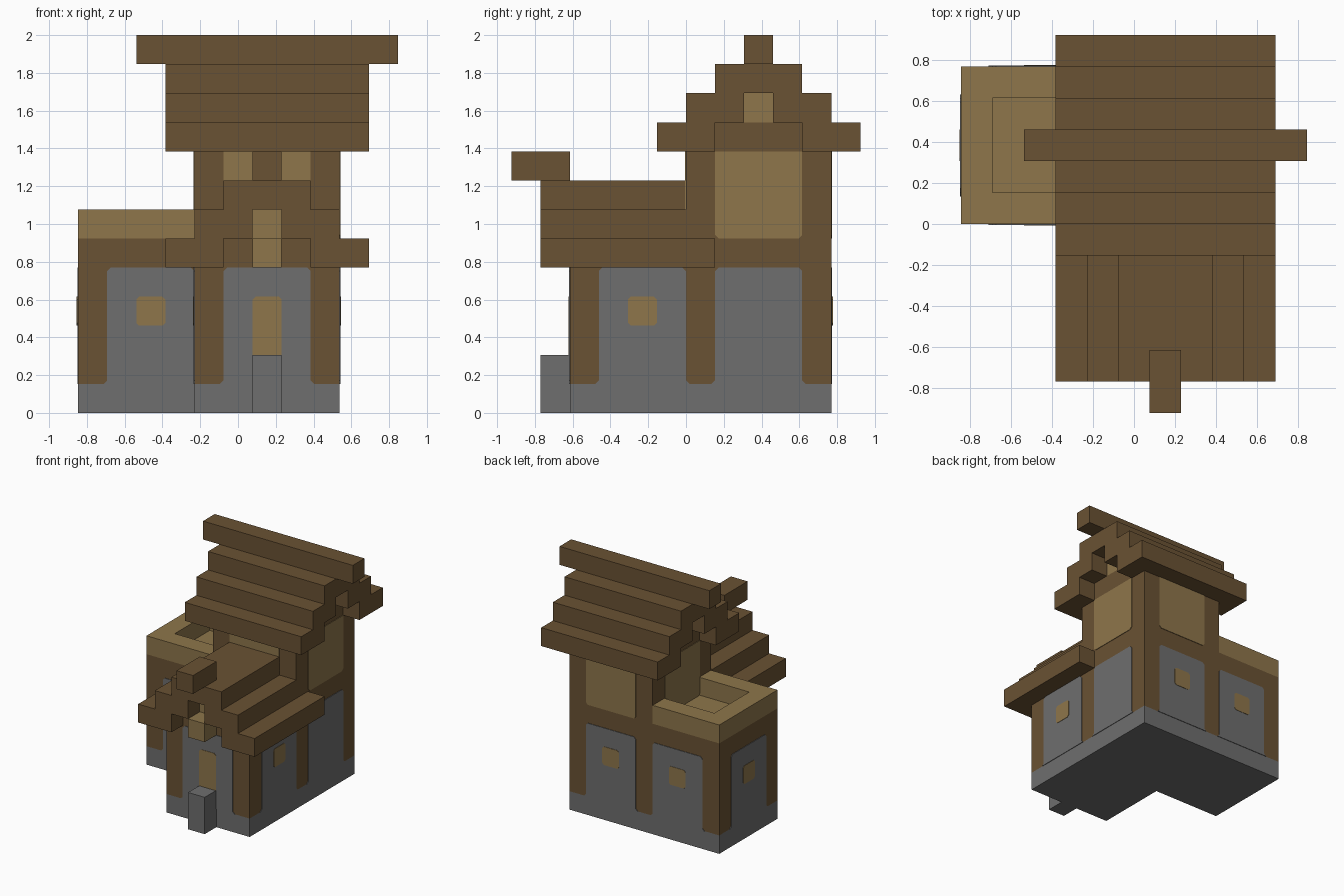
import bpy, bmesh
from mathutils import Vector

cube = bpy.data.objects.get("Cube")
if cube:
    bpy.data.objects.remove(cube, do_unlink=True)

U = 2 / 13  # one building block


def material(name, rgb):
    m = bpy.data.materials.new(name)
    m.use_nodes = True
    m.diffuse_color = (*rgb, 1)
    m.node_tree.nodes["Principled BSDF"].inputs["Base Color"].default_value = (*rgb, 1)
    return m


WOOD = material("brown wood", (0.144, 0.084, 0.033))
STONE = material("grey stone", (0.157, 0.157, 0.157))
TAN = material("tan plaster", (0.271, 0.181, 0.07))


def place(p):
    """Block coordinates to world space, centred and standing on the floor."""
    return Vector(((p[0] - 5.5) * U, (p[1] - 6) * U, p[2] * U))


def finish(name, bm, mat):
    bmesh.ops.recalc_face_normals(bm, faces=bm.faces)
    me = bpy.data.meshes.new(name)
    bm.to_mesh(me)
    bm.free()
    me.materials.append(mat)
    bpy.context.collection.objects.link(bpy.data.objects.new(name, me))


def box(name, mat, x, y, z):
    bm = bmesh.new()
    bmesh.ops.create_cube(bm, size=1)
    for v in bm.verts:
        v.co = place([r[0] if c < 0 else r[1] for c, r in zip(v.co, (x, y, z))])
    finish(name, bm, mat)


def plate(name, mat, axis, side, pos, u, z, top=0.0, bottom=0.0, depth=0.03):
    """Thin wall plate; positive corners are cut, negative ones flare outwards."""
    half = [(u[0] + bottom, z[0]), (u[0], z[0] + abs(bottom)),
            (u[0], z[1] - top), (u[0] + top, z[1])]
    outline = half + [(u[0] + u[1] - a, b) for a, b in reversed(half)]
    wall = (lambda a, b: (pos, a, b)) if axis == "x" else (lambda a, b: (a, pos, b))
    bm = bmesh.new()
    face = bm.faces.new([bm.verts.new(place(wall(a, b))) for a, b in outline])
    out = bmesh.ops.extrude_face_region(bm, geom=[face])["geom"]
    shift = Vector((side, 0, 0) if axis == "x" else (0, side, 0)) * depth * U
    bmesh.ops.translate(bm, vec=shift, verts=[g for g in out if isinstance(g, bmesh.types.BMVert)])
    bmesh.ops.remove_doubles(bm, verts=bm.verts, dist=1e-5)
    finish(name, bm, mat)


# Stone base and timber walls
for name, x, y, top in (("house", (4, 9), (2, 6), 5),
                        ("tower", (4, 9), (6, 11), 9),
                        ("wing", (0, 4), (6, 11), 6)):
    box(name + "_base", STONE, x, y, (0, 1))
    box(name + "_walls", WOOD, x, y, (1, top))
box("door_step", STONE, (6, 7), (1, 2), (0, 2))

# Stone infill between the posts, with an optional window
for name, axis, side, pos, u, window in (
        ("house_front", "y", -1, 2, (5, 8), None),
        ("house_right", "x", 1, 9, (3, 6), 4),
        ("house_left", "x", -1, 4, (3, 6), 4),
        ("tower_side", "x", 1, 9, (7, 10), None),
        ("tower_back", "y", 1, 11, (5, 8), 6),
        ("wing_back", "y", 1, 11, (1, 4), 2),
        ("wing_side", "x", -1, 0, (7, 10), 8),
        ("wing_front", "y", -1, 6, (1, 4), 2)):
    plate(name + "_infill", STONE, axis, side, pos, u, (1, 5), 0.12, -0.12)
    if window:
        plate(name + "_window", TAN, axis, side, pos, (window, window + 1), (3, 4),
              0.1, 0.1, 0.05)
plate("front_door", TAN, "y", -1, 2, (6, 7), (2, 4), 0.1, 0, 0.05)

# Upper tower plaster panels
for name, axis, side, pos, u in (("front", "y", -1, 6, (5, 8)), ("back", "y", 1, 11, (5, 8)),
                                 ("right", "x", 1, 9, (7, 10)), ("left", "x", -1, 4, (7, 10))):
    plate("tower_panel_" + name, TAN, axis, side, pos, u, (6, 9), 0, 0.12)

# Wing terrace with its parapet
box("terrace_floor", TAN, (1, 4), (7, 10), (6, 6.03))
box("parapet_front", TAN, (0, 4), (6, 7), (6, 7))
box("parapet_back", TAN, (0, 4), (10, 11), (6, 7))
box("parapet_side", TAN, (0, 1), (7, 10), (6, 7))

# Front gable roof: stepped courses either side of an open gable
for i in range(2):
    z = (5 + i, 6 + i)
    box("front_roof_left", WOOD, (3 + i, 5 + i), (1, 6), z)
    box("front_roof_right", WOOD, (8 - i, 10 - i), (1, 7 - i), z)
box("front_roof_top", WOOD, (5, 8), (1, 6), (7, 8))
box("front_ridge_beam", WOOD, (6, 7), (0, 2), (8, 9))
box("front_attic", WOOD, (5, 8), (2, 6), (5, 6))
box("front_attic_window", TAN, (6, 7), (2, 6), (6, 7))
box("door_canopy", TAN, (6, 7), (1, 2), (5, 6))

# Tower roof: the same stepping, turned sideways
for i in range(2):
    z = (9 + i, 10 + i)
    box("tower_roof_front", WOOD, (3, 10), (5 + i, 7 + i), z)
    box("tower_roof_back", WOOD, (3, 10), (10 - i, 12 - i), z)
box("tower_roof_top", WOOD, (3, 10), (7, 10), (11, 12))
box("tower_ridge_beam", WOOD, (2, 11), (8, 9), (12, 13))
box("tower_attic", WOOD, (4, 9), (7, 10), (9, 10))
box("tower_attic_window", TAN, (4, 9), (8, 9), (10, 11))
